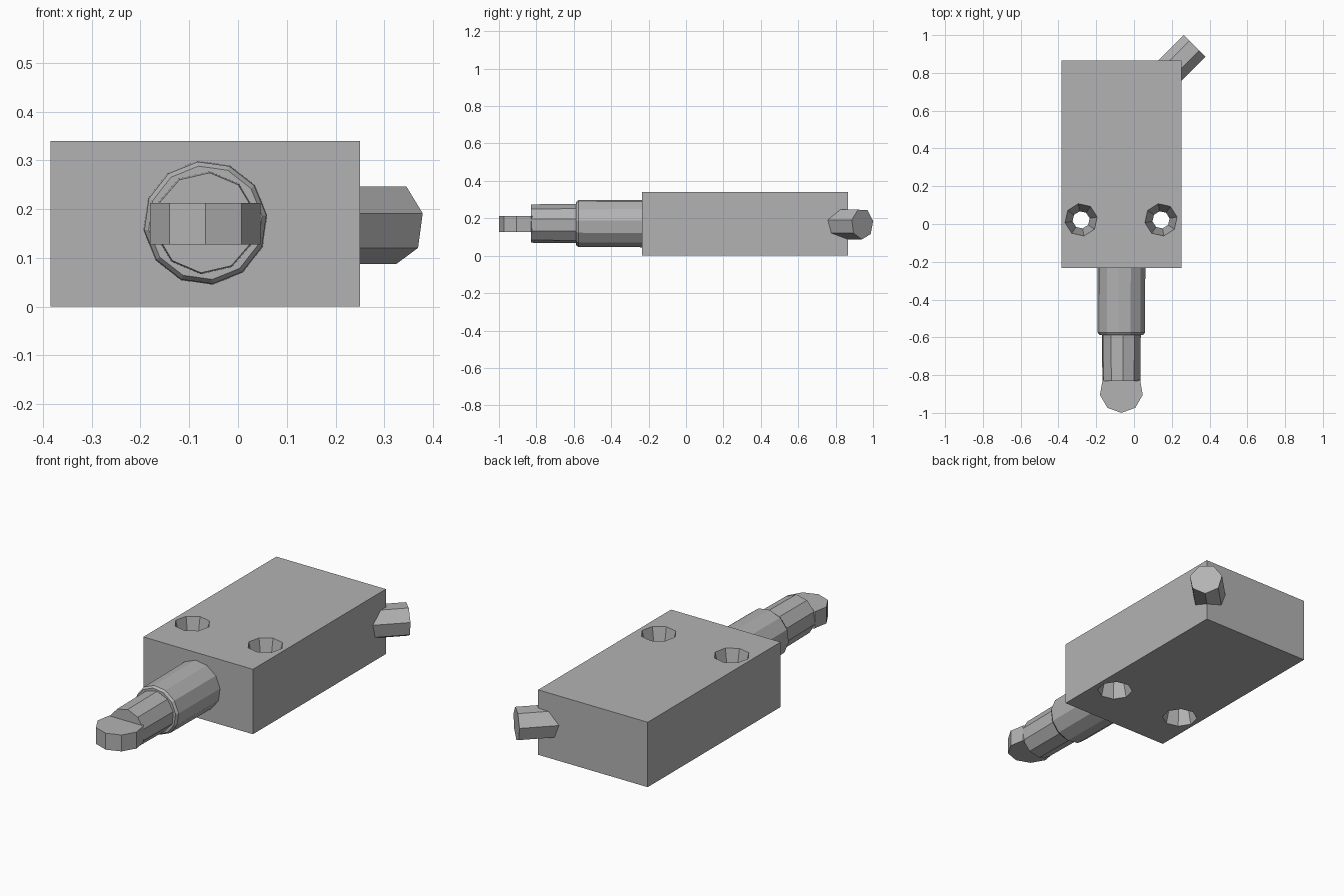
import bpy, bmesh
from math import sin, cos, radians, tau
from mathutils import Matrix

if "Cube" in bpy.data.objects:
    bpy.data.objects.remove(bpy.data.objects["Cube"], do_unlink=True)

grey = bpy.data.materials.new("mid_grey")
grey.use_nodes = True
colour = (0.45, 0.45, 0.45, 1)
grey.diffuse_color = colour
grey.node_tree.nodes["Principled BSDF"].inputs["Base Color"].default_value = colour


def add_object(name, bm):
    bmesh.ops.recalc_face_normals(bm, faces=bm.faces)
    mesh = bpy.data.meshes.new(name)
    bm.to_mesh(mesh)
    bm.free()
    mesh.materials.append(grey)
    obj = bpy.data.objects.new(name, mesh)
    bpy.context.collection.objects.link(obj)
    return obj


def lathe(name, profile, sides, phase, matrix):
    """Capped solid from (height, radius) rings along local z."""
    bm = bmesh.new()
    rings = []
    for h, r in profile:
        angles = [radians(phase) + tau * i / sides for i in range(sides)]
        rings.append([bm.verts.new((r * cos(a), r * sin(a), h)) for a in angles])
    for low, high in zip(rings, rings[1:]):
        for i in range(sides):
            j = (i + 1) % sides
            bm.faces.new((low[i], low[j], high[j], high[i]))
    bm.faces.new(rings[0])
    bm.faces.new(rings[-1])
    bm.transform(matrix)
    return add_object(name, bm)


# Rectangular housing
bm = bmesh.new()
bmesh.ops.create_cube(bm, size=1, matrix=Matrix.Translation((-0.067, 0.316, 0.17))
                      @ Matrix.Diagonal((0.635, 1.1, 0.34, 1)))
housing = add_object("housing", bm)

# Two mounting holes, narrowing towards the middle
for side, x in (("right", -0.28), ("left", 0.143)):
    cutter = lathe(side + "_hole_cutter",
                   [(-0.01, 0.089), (0.17, 0.046), (0.35, 0.089)],
                   8, 10, Matrix.Translation((x, 0.022, 0)))
    cutter.hide_render = True
    cut = housing.modifiers.new(side + "_hole", "BOOLEAN")
    cut.operation = "DIFFERENCE"
    cut.solver = "EXACT"
    cut.object = cutter
bpy.context.view_layer.update()
graph = bpy.context.evaluated_depsgraph_get()
drilled = bpy.data.meshes.new_from_object(housing.evaluated_get(graph))
housing.modifiers.clear()
housing.data = drilled
for obj in list(bpy.data.objects):
    if obj.name.endswith("_hole_cutter"):
        bpy.data.objects.remove(obj, do_unlink=True)

# Stepped plunger pointing forwards
forward = Matrix.Translation((-0.067, 0, 0.172)) @ Matrix.Rotation(radians(90), 4, "X")
lathe("plunger_sleeve", [(0.2, 0.128), (0.575, 0.126), (0.587, 0.117)], 12, 7, forward)
lathe("plunger_rod", [(0.55, 0.106), (0.83, 0.103)], 10, 13, forward)

# Flat roller at the tip
lathe("roller", [(0.127, 0.115), (0.213, 0.115)], 9, -90,
      Matrix.Translation((-0.067, -0.885, 0)))

# Cable stub leaving the rear corner
lathe("cable_stub", [(-0.3, 0.083), (0, 0.083)], 7, 15,
      Matrix.Translation((0.322, 0.943, 0.17))
      @ Matrix.Rotation(radians(-45), 4, "Z") @ Matrix.Rotation(radians(90), 4, "X")
      @ Matrix.Diagonal((1, 1, -1, 1)))
